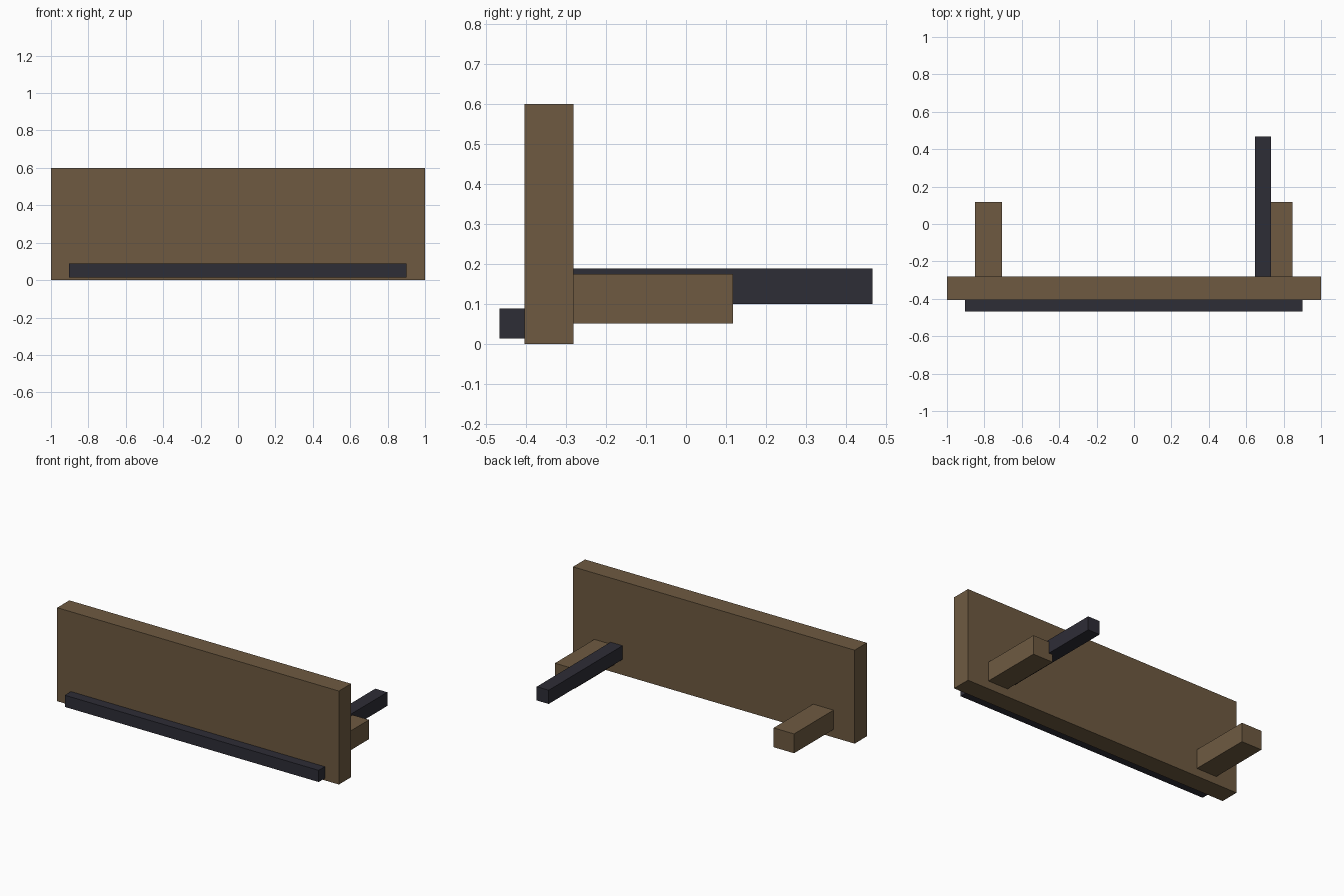
import bpy
import bmesh

if "Cube" in bpy.data.objects:
    bpy.data.objects.remove(bpy.data.objects["Cube"])


def material(name, rgb):
    m = bpy.data.materials.new(name)
    m.diffuse_color = (*rgb, 1.0)
    m.use_nodes = True
    m.node_tree.nodes["Principled BSDF"].inputs["Base Color"].default_value = m.diffuse_color
    return m


wood = material("brown wood", (0.156, 0.102, 0.053))
dark = material("dark metal", (0.027, 0.026, 0.037))


def box(name, x, y, z, mat):
    """Axis-aligned box from (min, max) ranges."""
    bm = bmesh.new()
    bmesh.ops.create_cube(bm, size=1.0)
    for v in bm.verts:
        for i, (lo, hi) in enumerate((x, y, z)):
            v.co[i] = hi if v.co[i] > 0 else lo
    me = bpy.data.meshes.new(name)
    bm.to_mesh(me)
    bm.free()
    me.materials.append(mat)
    ob = bpy.data.objects.new(name, me)
    bpy.context.collection.objects.link(ob)
    return ob


FRONT, BACK = -0.405, -0.282

# Upright board
box("board", (-1.0, 1.0), (FRONT, BACK), (0.0, 0.6), wood)

# Dark strip along the bottom of the front face
box("front_strip", (-0.903, 0.9), (-0.467, FRONT), (0.013, 0.088), dark)

# Pair of rear support arms
for side, x in (("left", (-0.85, -0.705)), ("right", (0.705, 0.848))):
    box(side + "_support_arm", x, (BACK, 0.118), (0.051, 0.175), wood)

# Long dark bar beside the right arm
box("rear_bar", (0.648, 0.733), (BACK, 0.467), (0.1, 0.188), dark)
